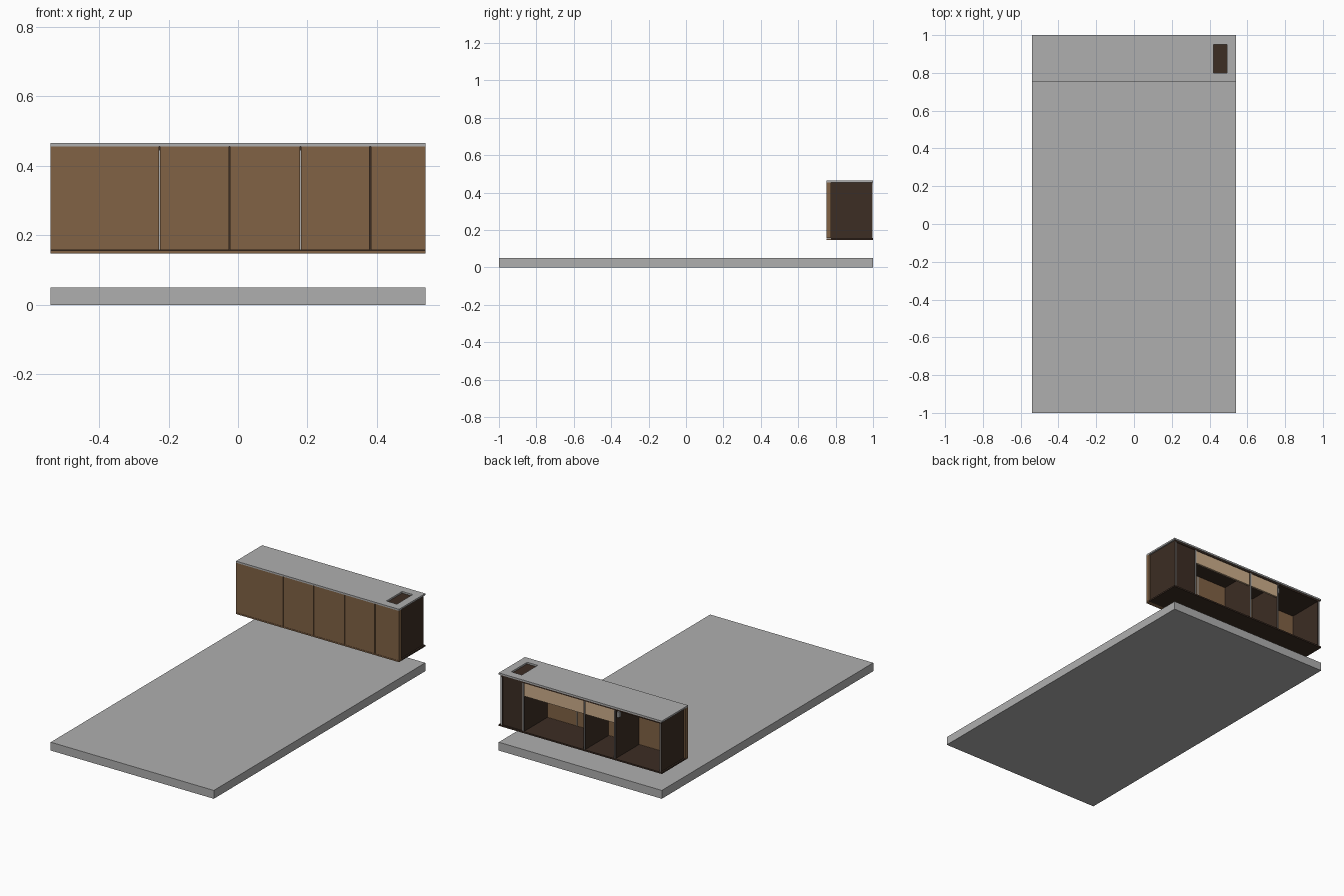
import bpy
import bmesh

cube = bpy.data.objects.get("Cube")
if cube:
    bpy.data.objects.remove(cube, do_unlink=True)


def material(name, rgb):
    m = bpy.data.materials.new(name)
    m.use_nodes = True
    m.diffuse_color = (*rgb, 1)
    m.node_tree.nodes["Principled BSDF"].inputs["Base Color"].default_value = (*rgb, 1)
    return m


grey = material("stone grey", (0.43, 0.43, 0.43))
wood = material("walnut brown", (0.22, 0.123, 0.06))
dark = material("dark brown", (0.045, 0.026, 0.017))
tan = material("light wood", (0.62, 0.43, 0.26))


def box(name, mat, x, y, z):
    """Box from (low, high) ranges on each axis."""
    bm = bmesh.new()
    bmesh.ops.create_cube(bm, size=1)
    for v in bm.verts:
        v.co = [r[0] if c < 0 else r[1] for c, r in zip(v.co, (x, y, z))]
    mesh = bpy.data.meshes.new(name)
    bm.to_mesh(mesh)
    bm.free()
    mesh.materials.append(mat)
    obj = bpy.data.objects.new(name, mesh)
    bpy.context.collection.objects.link(obj)
    return obj


W = 0.54                        # half width
FRONT, CARCASS, BACK = 0.752, 0.776, 1.0
BASE, FLOOR, CEIL, TOP = 0.148, 0.157, 0.445, 0.465
COUNTER = 0.455
SIDE = 0.531                    # outer face of the end panels
T = 0.012                       # board thickness

# Floor slab
box("floor_slab", grey, (-W, W), (-1, 1), (0, 0.05))

# Worktop with a rectangular opening, built as four strips around it
hx, hy = (0.422, 0.492), (0.8, 0.95)
for name, x, y in (("left", (hx[1], W), (FRONT, BACK)),
                   ("right", (-W, hx[0]), (FRONT, BACK)),
                   ("front", hx, (FRONT, hy[0])),
                   ("back", hx, (hy[1], BACK))):
    box("worktop_" + name, grey, x, y, (COUNTER, TOP))

# Carcass top and bottom boards
box("carcass_top", dark, (-SIDE, SIDE), (CARCASS, BACK - 0.004), (CEIL, COUNTER))
box("carcass_bottom", dark, (-W, W), (CARCASS, BACK), (BASE, FLOOR))
box("bottom_front_strip", wood, (-W, W), (FRONT, CARCASS), (BASE, FLOOR - 0.001))

# End panels and dividers, each with a grey edge band at the back
dividers = (-0.226, -0.0245, 0.381)
uprights = [-SIDE + T / 2, *dividers, SIDE - T / 2]
for i, x in enumerate(uprights):
    span = (x - T / 2, x + T / 2)
    box(f"upright_{i}", dark, span, (CARCASS, BACK - 0.006), (FLOOR, CEIL))
    box(f"upright_edge_{i}", grey, (x - 0.003, x + 0.003),
        (BACK - 0.006, BACK - 0.003), (FLOOR, CEIL))

# Doors with narrow gaps
seams = [-W, dividers[0], dividers[1], 0.18, dividers[2], W]
for i, (a, b) in enumerate(zip(seams, seams[1:])):
    gap = 0.002
    box(f"door_{i}", wood, (a + gap * (a > -W), b - gap * (b < W)),
        (FRONT, CARCASS - 0.002), (FLOOR, COUNTER))

# Grey edge strips behind two of the door seams
for x in (dividers[0], 0.18):
    box("seam_strip", grey, (x - 0.003, x + 0.003),
        (CARCASS - 0.014, CARCASS), (FLOOR, CEIL))

# Closed back behind the worktop opening
box("back_panel", dark, (dividers[2] + T / 2, SIDE - T),
    (BACK - 0.018, BACK - 0.008), (FLOOR, CEIL))

# Light wood rails across the top of the two middle bays
for i, (a, b) in enumerate(zip(dividers, dividers[1:])):
    box(f"back_rail_{i}", tan, (a + T / 2, b - T / 2),
        (BACK - 0.02, BACK - 0.008), (0.366, CEIL))

# Small fitting in the open bay
fx = dividers[0] - T / 2
box("wall_fitting", grey, (fx - 0.014, fx), (0.965, 0.985), (0.4, 0.432))
